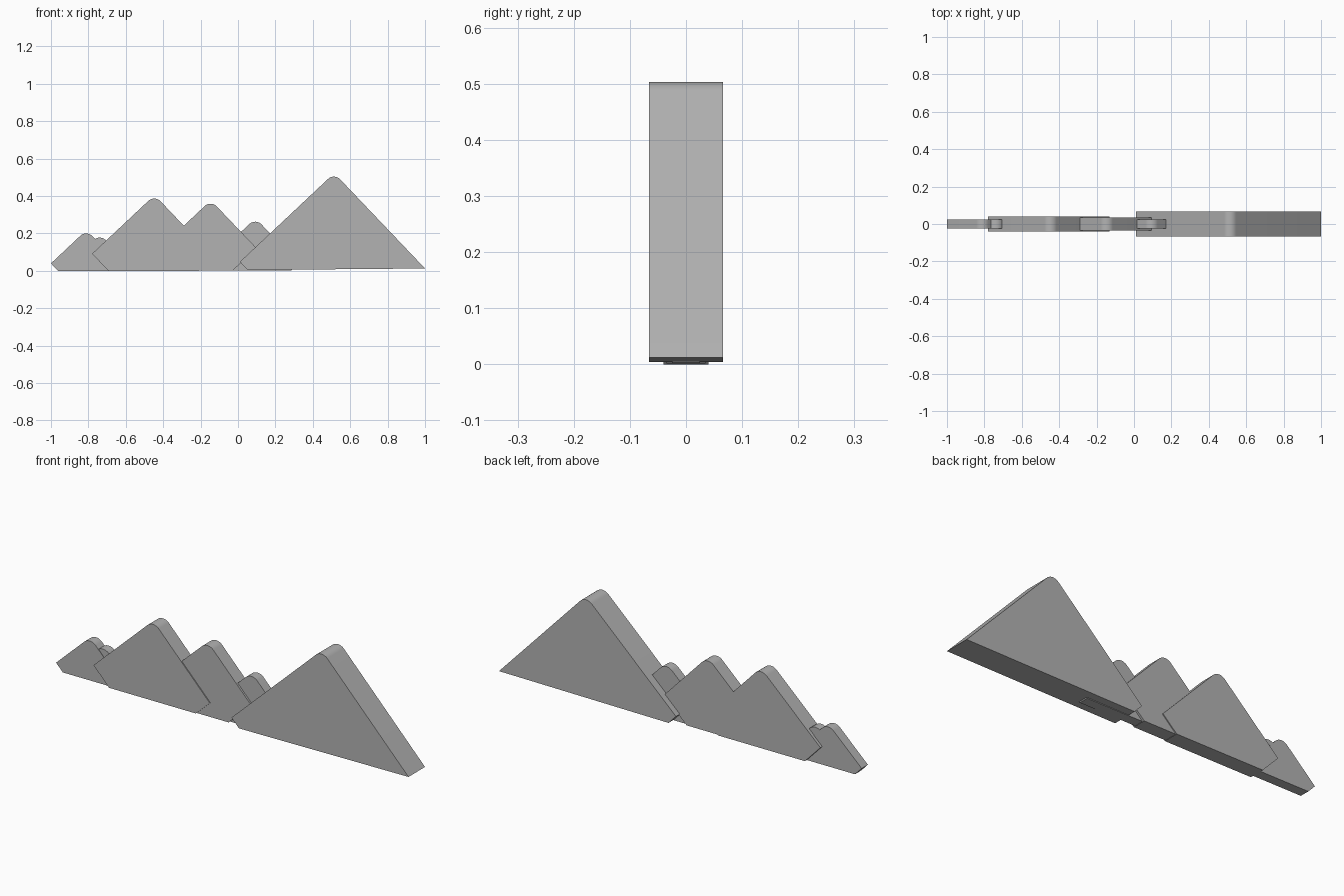
import bpy
import bmesh
import math
from mathutils import Vector

if "Cube" in bpy.data.objects:
    bpy.data.objects.remove(bpy.data.objects["Cube"], do_unlink=True)

# One stone grey for everything
GREY = (0.45, 0.45, 0.45, 1)
stone = bpy.data.materials.new("stone_grey")
stone.use_nodes = True
stone.diffuse_color = GREY
stone.node_tree.nodes["Principled BSDF"].inputs["Base Color"].default_value = GREY

# All peaks share the same tilt and the same rounded top
LEFT_SLOPE, RIGHT_SLOPE = 0.94, 1.05
RADIUS, STEPS = 0.046, 12


def outline(apex, run_a, run_b, base_a, base_b):
    """Tilted square with a rounded top corner, cut off level at the base."""
    tip = Vector(apex)
    down_a = Vector((-1, -LEFT_SLOPE))
    down_b = Vector((1, -RIGHT_SLOPE))
    corner_a = tip + down_a * run_a
    corner_b = tip + down_b * run_b
    # rounded top
    a, b = down_a.normalized(), down_b.normalized()
    centre = tip + (a + b).normalized() * RADIUS / math.sin(a.angle(b) / 2)
    start = math.atan2(1, -LEFT_SLOPE)
    end = math.atan2(1, RIGHT_SLOPE)
    points = [corner_a]
    for i in range(STEPS + 1):
        t = start + (end - start) * i / STEPS
        points.append(centre + RADIUS * Vector((math.cos(t), math.sin(t))))
    points.append(corner_b)
    # undercut side corners
    cut_b = corner_b.y - base_b
    if cut_b > 0.005:
        points.append(Vector((corner_b.x - cut_b / LEFT_SLOPE, base_b)))
    cut_a = corner_a.y - base_a
    points.append(Vector((corner_a.x + cut_a / RIGHT_SLOPE, base_a)))
    return points


def peak(name, half_depth, apex, run_a, run_b, base_a=0.0, base_b=0.0):
    bm = bmesh.new()
    pts = outline(apex, run_a, run_b, base_a, base_b)
    face = bm.faces.new([bm.verts.new((p.x, -half_depth, p.y)) for p in pts])
    grown = bmesh.ops.extrude_face_region(bm, geom=[face])["geom"]
    moved = [v for v in grown if isinstance(v, bmesh.types.BMVert)]
    bmesh.ops.translate(bm, verts=moved, vec=(0, 2 * half_depth, 0))
    bmesh.ops.recalc_face_normals(bm, faces=bm.faces)
    mesh = bpy.data.meshes.new(name)
    bm.to_mesh(mesh)
    bm.free()
    mesh.materials.append(stone)
    obj = bpy.data.objects.new(name, mesh)
    bpy.context.collection.objects.link(obj)
    bpy.ops.object.select_all(action="DESELECT")
    obj.select_set(True)
    bpy.context.view_layer.objects.active = obj
    bpy.ops.object.shade_smooth_by_angle(angle=math.radians(30))


# Row of peaks from the right end to the left end
peak("end_peak", 0.025, (-0.81, 0.218), 0.19, 0.19)
peak("small_end_peak", 0.023, (-0.738, 0.196), 0.1, 0.16, 0.003, 0.003)
peak("second_peak", 0.04, (-0.446, 0.405), 0.334, 0.316)
peak("middle_peak", 0.035, (-0.145, 0.377), 0.25, 0.244, 0.001, 0.001)
peak("low_peak", 0.025, (0.094, 0.281), 0.22, 0.23, 0.002, 0.002)
peak("tall_peak", 0.066, (0.5145, 0.522), 0.5045, 0.4855, 0.004, 0.01)
